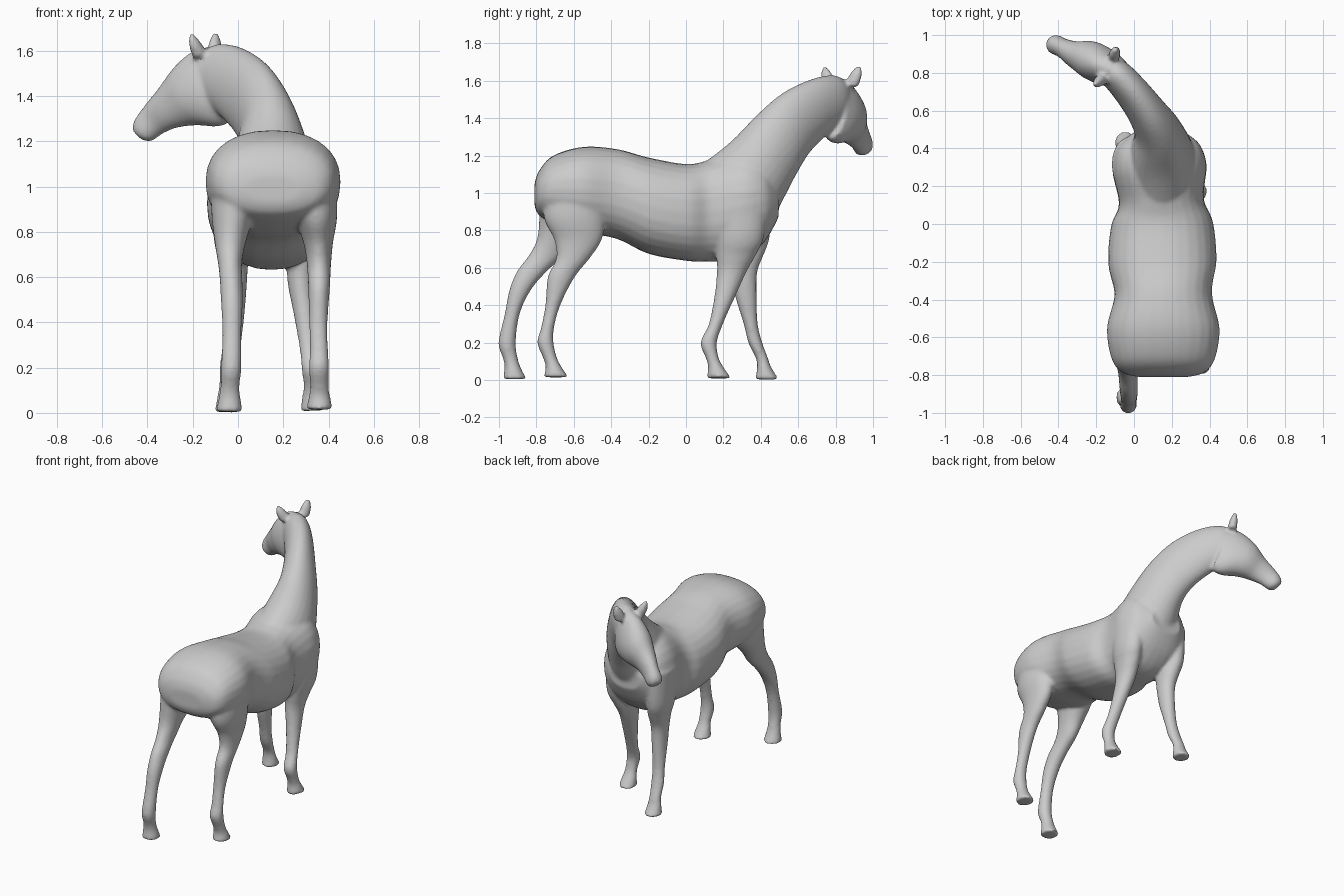
import bpy, bmesh, math
from mathutils import Vector

SIDES, STEPS = 28, 5
bm = bmesh.new()


def spline(rows):
    """Catmull-Rom interpolation of rows of numbers."""
    out = []
    for i in range(len(rows) - 1):
        a, b, c, d = (rows[max(0, min(len(rows) - 1, i + k))] for k in (-1, 0, 1, 2))
        for s in range(STEPS):
            t = s / STEPS
            out.append([0.5 * (2 * q + (r - p) * t + (2 * p - 5 * q + 4 * r - w) * t * t
                               + (3 * q - p - 3 * r + w) * t ** 3)
                        for p, q, r, w in zip(a, b, c, d)])
    out.append(list(rows[-1]))
    return out


def loft(sections, power=2.0):
    """Skin rings; each section is an upper point, a lower point and a half width."""
    rows = spline([(*u, *l, w) for u, l, w in sections])
    ups = [Vector(r[:3]) for r in rows]
    lows = [Vector(r[3:6]) for r in rows]
    mids = [(u + l) / 2 for u, l in zip(ups, lows)]
    rings = []
    for i, m in enumerate(mids):
        axis = (ups[i] - lows[i]) / 2
        path = mids[min(i + 1, len(mids) - 1)] - mids[max(i - 1, 0)]
        side = path.cross(axis).normalized() * rows[i][6]
        ring = []
        for k in range(SIDES):
            a = 2 * math.pi * k / SIDES
            c, s = (math.copysign(abs(f) ** (2 / power), f) for f in (math.cos(a), math.sin(a)))
            ring.append(bm.verts.new(m + axis * c + side * s))
        rings.append(ring)
    for r0, r1 in zip(rings, rings[1:]):
        for k in range(SIDES):
            j = (k + 1) % SIDES
            bm.faces.new((r0[k], r0[j], r1[j], r1[k]))
    bm.faces.new(rings[0][::-1])
    bm.faces.new(rings[-1])


# Trunk: y, top z, bottom z, half width, centre x
trunk = [(-.81, 1.05, .93, .13, .155), (-.785, 1.12, .88, .22, .155), (-.71, 1.2, .84, .275, .155),
         (-.55, 1.247, .79, .298, .155), (-.37, 1.235, .755, .258, .155), (-.2, 1.19, .675, .287, .15),
         (0, 1.155, .638, .27, .15), (.12, 1.175, .633, .225, .145), (.3, 1.22, .65, .25, .135),
         (.42, 1.17, .74, .215, .135), (.495, 1.03, .87, .12, .135)]
loft([((x, y, t), (x, y, b), w) for y, t, b, w, x in trunk], 2.3)

# Neck: crest point, throat point, half width
loft([((.15, .08, 1.15), (.14, .38, .74), .19),
      ((.165, .24, 1.275), (.13, .495, .92), .175),
      ((.16, .39, 1.425), (.1, .575, 1.08), .13),
      ((.11, .53, 1.54), (.035, .64, 1.2), .105),
      ((.02, .68, 1.61), (-.045, .72, 1.29), .092),
      ((-.08, .79, 1.63), (-.1, .78, 1.34), .085),
      ((-.15, .83, 1.6), (-.14, .81, 1.4), .075)])

# Head: forehead line, jaw line, half width
loft([((-.13, .82, 1.62), (-.03, .77, 1.29), .075),
      ((-.21, .855, 1.59), (-.085, .8, 1.265), .097),
      ((-.285, .89, 1.52), (-.18, .85, 1.27), .1),
      ((-.35, .92, 1.43), (-.27, .875, 1.26), .072),
      ((-.412, .95, 1.355), (-.335, .91, 1.233), .052),
      ((-.453, .967, 1.295), (-.385, .935, 1.2), .052),
      ((-.462, .972, 1.255), (-.42, .95, 1.205), .035)])

# Ears: base centre to tip
for base, tip in (((-.165, .77, 1.57), (-.208, .742, 1.675)), ((-.105, .885, 1.57), (-.1, .925, 1.682))):
    b, t = Vector(base), Vector(tip)
    across = Vector((.5, .87, 0))
    loft([(p + across * h, p - across * h, w) for p, h, w in
          ((b, .038, .032), (b.lerp(t, .55), .036, .026), (t, .012, .01))])

# Legs: z, back y, front y, centre x, half width
hind_right = [(1.05, -.76, -.42, .31, .12), (.87, -.76, -.43, .345, .092), (.75, -.705, -.45, .355, .062),
              (.65, -.695, -.515, .358, .05), (.55, -.74, -.595, .358, .045), (.4, -.752, -.672, .355, .038),
              (.28, -.775, -.705, .358, .037), (.2, -.795, -.708, .358, .042), (.12, -.765, -.69, .36, .038),
              (.07, -.75, -.665, .36, .045), (.015, -.762, -.628, .36, .056)]
hind_left = [(1.05, -.78, -.45, 0, .12), (.87, -.785, -.5, -.025, .09), (.75, -.798, -.6, -.035, .065),
             (.66, -.845, -.66, -.035, .05), (.58, -.905, -.745, -.03, .047), (.48, -.945, -.83, -.027, .045),
             (.35, -.97, -.89, -.027, .039), (.2, -1.003, -.91, -.03, .042), (.12, -.98, -.9, -.035, .039),
             (.07, -.97, -.885, -.037, .045), (.005, -.98, -.852, -.038, .056)]
front_right = [(1.0, .16, .44, .29, .09), (.78, .165, .42, .3, .075), (.68, .162, .38, .285, .065),
               (.58, .165, .325, .277, .055), (.45, .152, .265, .292, .045), (.3, .122, .198, .312, .039),
               (.2, .077, .165, .325, .041), (.12, .105, .175, .33, .038), (.07, .118, .2, .33, .044),
               (.01, .11, .242, .332, .054)]
front_left = [(1.0, .17, .46, -.025, .09), (.78, .2, .45, -.03, .075), (.68, .225, .42, -.02, .062),
              (.58, .24, .382, -.015, .052), (.45, .262, .378, -.018, .045), (.3, .308, .384, -.028, .039),
              (.2, .333, .408, -.037, .041), (.12, .372, .438, -.043, .038), (.07, .38, .455, -.045, .044),
              (.003, .37, .497, -.046, .054)]
for leg in (hind_right, hind_left, front_right, front_left):
    loft([((x, f, z), (x, b, z), w + .003) for z, b, f, x, w in leg])

# Fuse all parts into one smooth skin
bmesh.ops.recalc_face_normals(bm, faces=bm.faces)
mesh = bpy.data.meshes.new("horse_body")
bm.to_mesh(mesh)
bm.free()
horse = bpy.data.objects.new("horse_body", mesh)
bpy.context.collection.objects.link(horse)
remesh = horse.modifiers.new("fuse", 'REMESH')
remesh.mode = 'VOXEL'
remesh.voxel_size = .011
remesh.use_smooth_shade = True
soften = horse.modifiers.new("soften", 'SMOOTH')
soften.factor = .5
soften.iterations = 7
